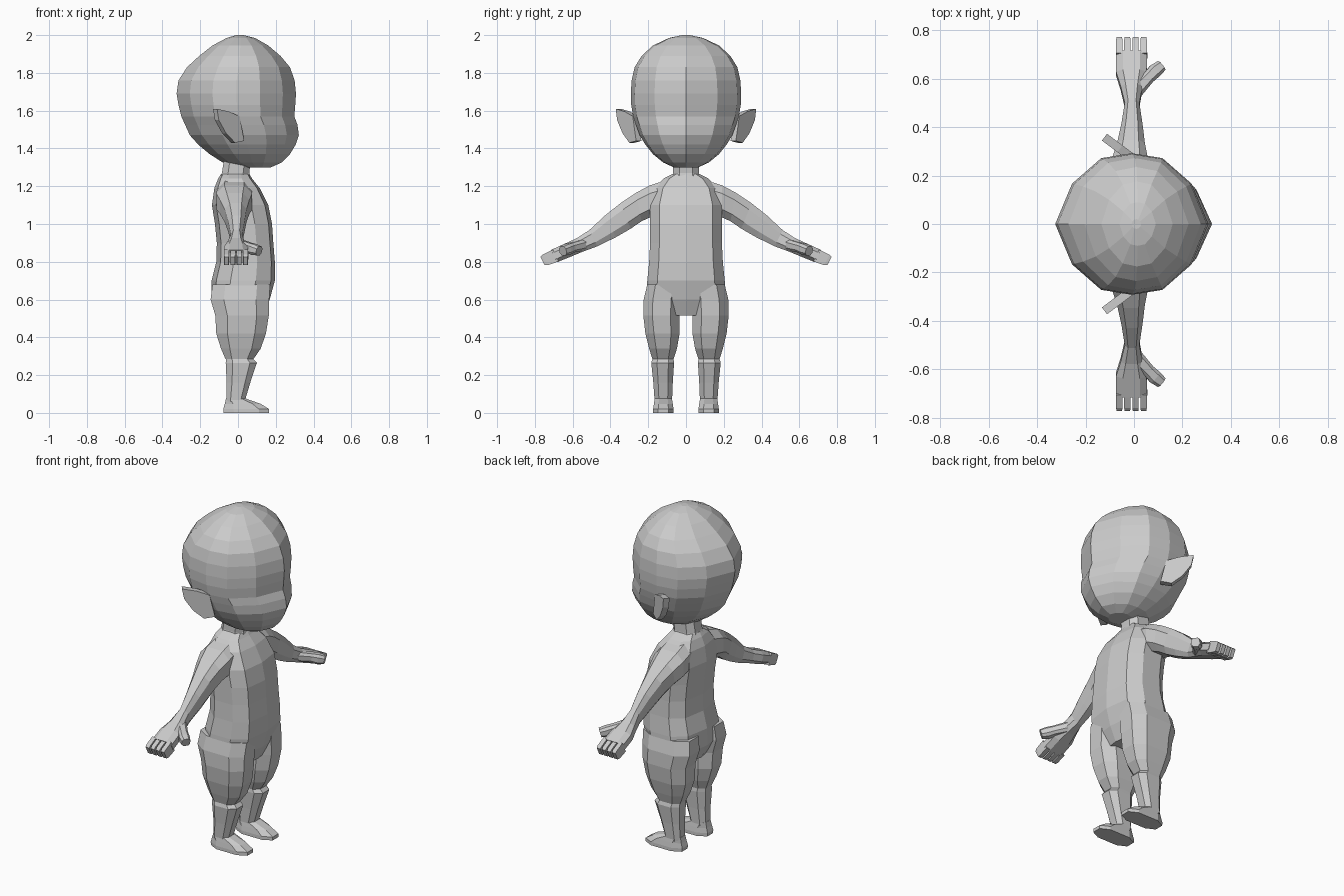
import bpy
import bmesh
from mathutils import Vector

if "Cube" in bpy.data.objects:
    bpy.data.objects.remove(bpy.data.objects["Cube"], do_unlink=True)

# One plain clay colour
clay = bpy.data.materials.new("light grey clay")
clay.use_nodes = True
clay.diffuse_color = (0.6, 0.6, 0.6, 1)
bsdf = clay.node_tree.nodes["Principled BSDF"]
bsdf.inputs["Base Color"].default_value = (0.6, 0.6, 0.6, 1)
bsdf.inputs["Roughness"].default_value = 0.8


def symmetric(half):
    """Close a half outline by reflecting its inner points."""
    return half + [(a, -b) for a, b in reversed(half) if b > 0]


HEAD = symmetric([(1, 0), (.78, .57), (.4, .93), (0, 1), (-.4, .93), (-.78, .57), (-1, 0)])
BODY = symmetric([(1, 0), (.88, .74), (.4, 1), (-.4, 1), (-.85, .7), (-1, 0)])
LIMB = symmetric([(1, .5), (.55, 1), (-.55, 1), (-1, .5)])
BOX = [(1, 1), (-1, 1), (-1, -1), (1, -1)]


def loft(name, rings, mirror=False):
    """Skin a series of rings, cap both ends, optionally mirror left to right."""
    bm = bmesh.new()
    loops = [[bm.verts.new(p) for p in ring] for ring in rings]
    n = len(loops[0])
    for low, high in zip(loops, loops[1:]):
        for i in range(n):
            j = (i + 1) % n
            bm.faces.new((low[i], low[j], high[j], high[i]))
    bm.faces.new(loops[0])
    bm.faces.new(loops[-1])
    bmesh.ops.recalc_face_normals(bm, faces=bm.faces)
    mesh = bpy.data.meshes.new(name)
    bm.to_mesh(mesh)
    bm.free()
    mesh.materials.append(clay)
    obj = bpy.data.objects.new(name, mesh)
    bpy.context.collection.objects.link(obj)
    if mirror:
        mod = obj.modifiers.new("mirror", "MIRROR")
        mod.use_axis = (False, True, False)
    return obj


def flat_ring(shape, z, x0, x1, y0, y1):
    """Horizontal ring filling the given x and y range."""
    return [((x0 + x1) / 2 + a * (x1 - x0) / 2,
             (y0 + y1) / 2 + b * (y1 - y0) / 2, z) for a, b in shape]


def arm_ring(shape, y, z0, z1, x0, x1, lean=0.5):
    """Ring across the arm, leaned square to its downward slope."""
    ring = []
    for a, b in shape:
        dz = b * (z1 - z0) / 2
        ring.append(((x0 + x1) / 2 + a * (x1 - x0) / 2, y + dz * lean, (z0 + z1) / 2 + dz))
    return ring


# Head: height, back, front, half width
head = [(1.298, .03, .17, .06), (1.325, -.08, .23, .12), (1.37, -.15, .275, .175),
        (1.42, -.21, .305, .215), (1.47, -.255, .322, .245), (1.525, -.28, .315, .265),
        (1.57, -.3, .298, .28), (1.63, -.315, .303, .29), (1.69, -.325, .307, .292),
        (1.76, -.315, .3, .288), (1.83, -.27, .275, .272), (1.89, -.205, .225, .235),
        (1.945, -.135, .16, .175), (1.985, -.06, .09, .09), (2.0, -.01, .03, .02)]
loft("head", [flat_ring(HEAD, z, b, f, -w, w) for z, b, f, w in head])

# Neck
loft("neck", [flat_ring(LIMB, z, b, f, -w, w) for z, b, f, w in
              [(1.22, -.1, .07, .08), (1.27, -.085, .06, .068), (1.37, -.07, .07, .068)]])

# Torso: height, back, front, half width
torso = [(.515, -.1, .13, .13), (.6, -.142, .168, .21), (.7, -.14, .195, .205),
         (.8, -.115, .195, .195), (.9, -.112, .187, .19), (1.0, -.122, .18, .19),
         (1.1, -.138, .16, .19), (1.19, -.125, .115, .165), (1.24, -.105, .075, .12),
         (1.265, -.09, .06, .07)]
loft("torso", [flat_ring(BODY, z, b, f, -w, w) for z, b, f, w in torso])

# Legs: height, back, front, inner, outer
thigh = [(.285, -.066, .082, .066, .178), (.34, -.09, .12, .048, .195),
         (.42, -.115, .148, .034, .215), (.515, -.12, .163, .035, .226),
         (.6, -.145, .165, .03, .224), (.68, -.135, .17, .03, .205)]
shin = [(.06, -.062, .035, .074, .166), (.16, -.06, .065, .07, .173),
        (.265, -.065, .1, .063, .184), (.285, -.064, .082, .066, .178)]
foot = [(0, -.076, .165, .066, .174), (.02, -.078, .165, .066, .174),
        (.048, -.07, .12, .07, .17), (.078, -.063, .035, .075, .165)]
for name, rows in (("thigh", thigh), ("shin", shin), ("foot", foot)):
    loft(name, [flat_ring(LIMB, *row) for row in rows], mirror=True)

# Arm and palm: distance out, bottom, top, back, front, lean
arm = [(.11, 1.05, 1.23, -.11, .075, 0), (.19, 1.035, 1.205, -.115, .075, 0),
       (.25, 1.015, 1.165, -.095, .06, .2), (.32, .975, 1.11, -.07, .045, .4),
       (.4, .93, 1.045, -.052, .035), (.49, .882, .968, -.038, .022),
       (.56, .855, .925, -.055, .035), (.62, .83, .898, -.074, .052),
       (.7, .797, .862, -.074, .055)]
loft("arm", [arm_ring(LIMB, *row) for row in arm], mirror=True)

# Fingers
for i in range(4):
    x0 = -.074 + i * .0335
    x1 = x0 + .0265
    loft(f"finger_{i + 1}", [arm_ring(BOX, .69, .802, .864, x0, x1),
                             arm_ring(BOX, .745, .782, .838, x0, x1),
                             arm_ring(BOX, .76, .782, .826, x0 + .002, x1 - .002)], mirror=True)

# Thumb: boxed ring swept from the wrist forward and out
along = Vector((.75, .62, -.3)).normalized()
side = along.cross(Vector((0, 0, 1))).normalized()
up = side.cross(along)
thumb = [((.005, .545, .89), .03), ((.06, .605, .875), .026),
         ((.085, .63, .865), .029), ((.112, .652, .857), .024)]
loft("thumb", [[Vector(c) + side * a * r + up * b * r for a, b in LIMB]
               for c, r in thumb], mirror=True)

# Ears: flat outline swept back from the head, given a thickness
outline = [(.0, 1.57), (.07, 1.595), (.15, 1.61), (.138, 1.55),
           (.09, 1.48), (.03, 1.43), (-.03, 1.44)]
loft("ear", [[(-.8 * u + .6 * t, .27 + .6 * u + .8 * t, z) for u, z in outline]
             for t in (-.02, .015)], mirror=True)
